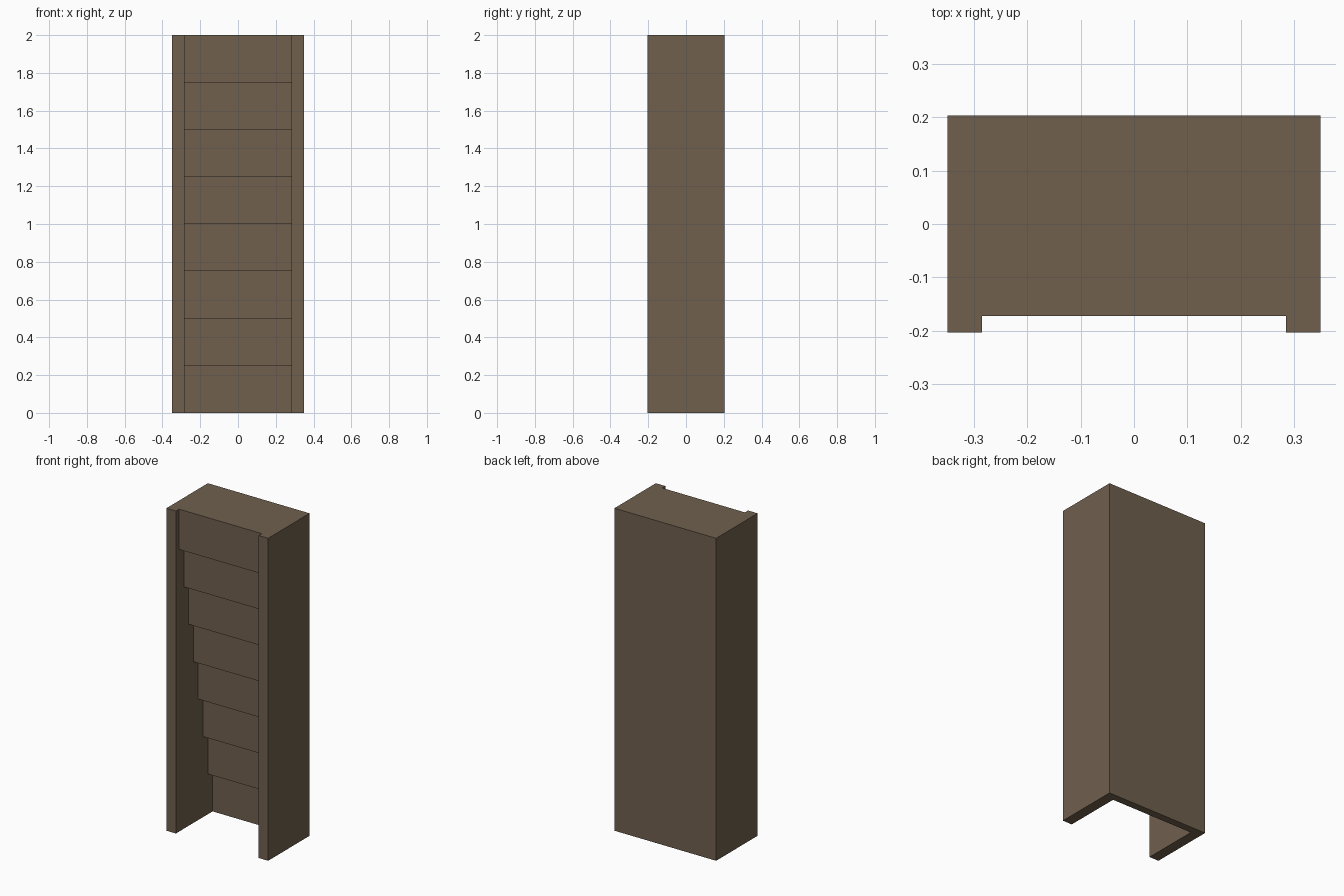
import bpy
import bmesh

if "Cube" in bpy.data.objects:
    bpy.data.objects.remove(bpy.data.objects["Cube"])

HALF_W, HALF_D, HEIGHT = 0.349, 0.203, 2.0   # overall size
INNER = 0.284                                # half width between side panels
STEPS = 8
RISE = HEIGHT / STEPS
RUN = 0.375 / STEPS

brown = bpy.data.materials.new("dull brown")
brown.diffuse_color = (0.16, 0.117, 0.076, 1)
brown.use_nodes = True
brown.node_tree.nodes["Principled BSDF"].inputs["Base Color"].default_value = brown.diffuse_color


def extrude_x(name, profile, x0, x1):
    """Solid from a closed (y, z) profile swept along x."""
    bm = bmesh.new()
    face = bm.faces.new([bm.verts.new((x0, y, z)) for y, z in profile])
    ext = bmesh.ops.extrude_face_region(bm, geom=[face])
    moved = [g for g in ext["geom"] if isinstance(g, bmesh.types.BMVert)]
    bmesh.ops.translate(bm, verts=moved, vec=(x1 - x0, 0, 0))
    bmesh.ops.recalc_face_normals(bm, faces=bm.faces)
    mesh = bpy.data.meshes.new(name)
    bm.to_mesh(mesh)
    bm.free()
    mesh.materials.append(brown)
    obj = bpy.data.objects.new(name, mesh)
    bpy.context.collection.objects.link(obj)
    return obj


# Solid block: side panels, back and top
block = extrude_x("stepped_block",
                  [(-HALF_D, 0), (HALF_D, 0), (HALF_D, HEIGHT), (-HALF_D, HEIGHT)],
                  -HALF_W, HALF_W)

# Stepped recess, open at the front, top and bottom; deepest at the bottom
profile = [(-HALF_D - 0.1, -0.1)]
for i in range(STEPS):
    y = HALF_D - RUN * (i + 1)
    z0 = -0.1 if i == 0 else RISE * i
    z1 = HEIGHT + 0.1 if i == STEPS - 1 else RISE * (i + 1)
    profile += [(y, z0), (y, z1)]
profile.append((-HALF_D - 0.1, HEIGHT + 0.1))
cutter = extrude_x("recess_cutter", profile, -INNER, INNER)
cutter.hide_render = True

# Cut the recess and discard the cutter
mod = block.modifiers.new("recess", 'BOOLEAN')
mod.operation = 'DIFFERENCE'
mod.solver = 'EXACT'
mod.object = cutter
bpy.context.view_layer.objects.active = block
bpy.ops.object.modifier_apply(modifier=mod.name)
bpy.data.objects.remove(cutter)
